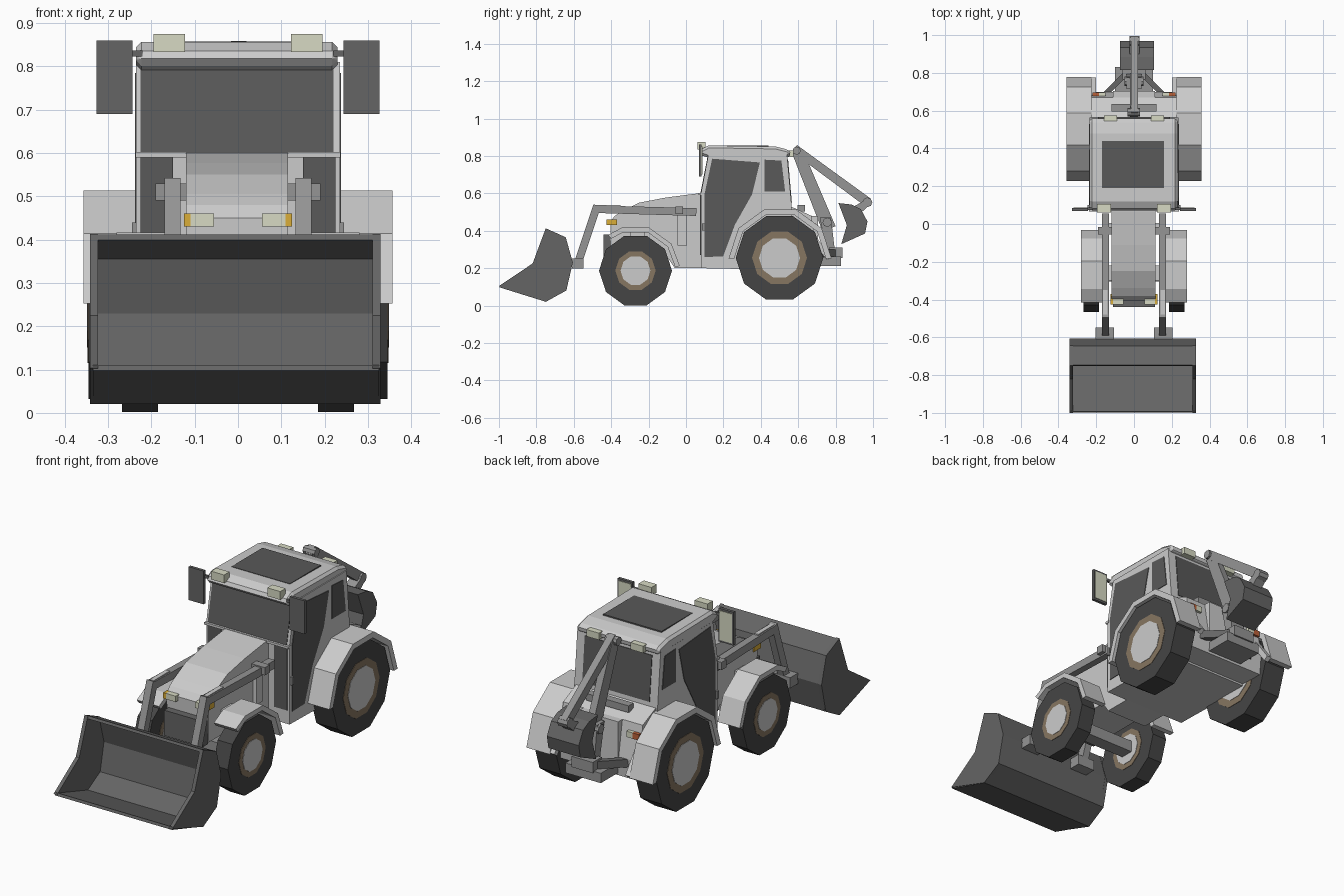
import bpy, bmesh, math
from mathutils import Vector

if "Cube" in bpy.data.objects:
    bpy.data.objects.remove(bpy.data.objects["Cube"])


def mat(name, r, g, b):
    m = bpy.data.materials.new(name)
    m.diffuse_color = (r, g, b, 1)
    m.use_nodes = True
    m.node_tree.nodes["Principled BSDF"].inputs["Base Color"].default_value = m.diffuse_color
    return m


TYRE = mat("tyre_rubber", .06, .06, .06)
GLASS = mat("dark_glass", .1, .1, .1)
STEEL = mat("dark_steel", .13, .13, .13)
MID = mat("arm_grey", .3, .3, .3)
TAN = mat("rim_tan", .24, .18, .12)
LAMP = mat("lamp", .68, .7, .55)
ORANGE = mat("indicator", .7, .42, .04)
RED = mat("tail_red", .5, .12, .04)


def profile(name, pts, x0, x1, m=None, both=False, bevel=0):
    """Extrude a (y, z) outline from x0 to x1, optionally mirrored to -x."""
    bm = bmesh.new()
    for s in ((1, -1) if both else (1,)):
        f = bm.faces.new([bm.verts.new((s * x0, y, z)) for y, z in pts])
        r = bmesh.ops.extrude_face_region(bm, geom=[f])
        vs = [v for v in r["geom"] if isinstance(v, bmesh.types.BMVert)]
        bmesh.ops.translate(bm, verts=vs, vec=(s * (x1 - x0), 0, 0))
    bmesh.ops.recalc_face_normals(bm, faces=bm.faces[:])
    me = bpy.data.meshes.new(name)
    bm.to_mesh(me)
    bm.free()
    ob = bpy.data.objects.new(name, me)
    bpy.context.collection.objects.link(ob)
    if m:
        me.materials.append(m)
    if bevel:
        b = ob.modifiers.new("bevel", "BEVEL")
        b.width, b.segments = bevel, 1
    return ob


def box(name, x0, x1, y0, y1, z0, z1, m=None, both=False):
    return profile(name, [(y0, z0), (y1, z0), (y1, z1), (y0, z1)], x0, x1, m, both)


def beam(name, a, b, wa, wb, x0, x1, m=MID, both=False):
    """Tapered bar between two (y, z) points."""
    a, b = Vector(a), Vector(b)
    d = (b - a).normalized()
    n = Vector((-d.y, d.x))
    return profile(name, [a + n * wa / 2, b + n * wb / 2, b - n * wb / 2, a - n * wa / 2], x0, x1, m, both)


def arc(cy, cz, r, degs):
    return [(cy + r * math.cos(math.radians(d)), cz + r * math.sin(math.radians(d))) for d in degs]


def shell(name, path, t, x0, x1, m):
    """Plate bent along an open path, thickened to one side."""
    bm = bmesh.new()
    rows = [[bm.verts.new((x, y, z)) for x in (x0, x1)] for y, z in path]
    for p, q in zip(rows, rows[1:]):
        bm.faces.new((p[0], p[1], q[1], q[0]))
    me = bpy.data.meshes.new(name)
    bm.to_mesh(me)
    bm.free()
    ob = bpy.data.objects.new(name, me)
    bpy.context.collection.objects.link(ob)
    me.materials.append(m)
    s = ob.modifiers.new("solid", "SOLIDIFY")
    s.thickness, s.offset = t, 0
    return ob


# wheels: ten-sided tyres with tan rim ring and grey hub
TEN = range(0, 360, 36)
for n, cy, cz, r, x0, x1, rim, hub in (("front", -.27, .187, .195, .185, .268, .108, .08),
                                       ("rear", .5, .255, .234, .225, .345, .147, .11)):
    profile(n + "_tyres", arc(cy, cz, r, TEN), x0, x1, TYRE, True)
    profile(n + "_rims", arc(cy, cz, rim, TEN), x0 - .002, x1 + .002, TAN, True)
    profile(n + "_hubs", arc(cy, cz, hub, TEN), x0 - .004, x1 + .004, None, True)
    box(n + "_axle", -x0, x0, cy - .035, cy + .035, cz - .03, cz + .03, MID)

# fenders
a = [0, 36, 72, 108, 144, 180]
profile("rear_fenders", arc(.503, .252, .275, a) + arc(.503, .252, .245, a[::-1]), .225, .357, None, True)
a = [5, 36, 72, 108, 128]
profile("front_fenders", arc(-.27, .19, .238, a) + arc(-.27, .19, .212, a[::-1]), .155, .28, None, True)
box("front_fender_brackets", .11, .16, -.3, -.22, .36, .39, None, True)

# hood, belly and rear body
profile("hood", [(.09, .2), (-.06, .2), (-.1, .26), (-.4, .26), (-.405, .45), (-.38, .48), (-.34, .505),
                 (-.25, .55), (-.11, .577), (.09, .603)], -.12, .115)
profile("rear_body", [(.5, .2), (.69, .2), (.7, .3), (.67, .48), (.56, .53), (.5, .53)], -.225, .225)
box("rear_panel", -.11, .11, .66, .705, .27, .48)
box("grille_guard", -.11, .11, -.44, -.4, .25, .38, STEEL)
box("headlights", .055, .11, -.425, -.37, .43, .46, LAMP, True)
box("front_indicators", .11, .125, -.425, -.37, .43, .46, ORANGE, True)
box("tail_lights", .15, .185, .67, .695, .41, .44, LAMP, True)
box("tail_indicators", .185, .22, .67, .695, .41, .44, RED, True)

# cab with window panels
profile("cab", [(.08, .2), (.08, .6), (.12, .81), (.54, .81), (.565, .53), (.565, .19)], -.235, .235)
profile("door_glass", [(.1, .26), (.1, .6), (.14, .785), (.395, .765), (.353, .594), (.262, .433), (.198, .262)],
        .2, .238, GLASS, True)
profile("quarter_glass", [(.42, .78), (.51, .775), (.53, .61), (.42, .61)], .2, .238, GLASS, True)
profile("windscreen", [(.077, .6), (.116, .8), (.14, .8), (.11, .6)], -.225, .22, GLASS)
box("lower_front_glass", .15, .225, .076, .1, .27, .59, GLASS, True)
profile("rear_window", [(.566, .55), (.546, .78), (.52, .78), (.53, .55)], -.19, .19, GLASS)
box("door_hinges", .235, .245, .085, .1, .4, .44, MID, True)
box("windscreen_sill", -.237, .237, .066, .09, .59, .602)

# roof
profile("roof", [(.075, .805), (.07, .83), (.12, .856), (.48, .85), (.55, .832), (.565, .81), (.54, .79), (.12, .79)],
        -.236, .23, None, False, .014)
box("roof_hatch", -.17, .16, .19, .44, .83, .857, GLASS)
box("roof_lamps", .122, .195, .062, .105, .833, .875, LAMP, True)
box("rear_roof_lamps", .09, .16, .545, .575, .795, .83, LAMP, True)

# mirrors
box("mirror_arms", .22, .25, .075, .087, .823, .837, STEEL, True)
box("mirrors", .243, .327, .069, .084, .69, .86, STEEL, True)
box("mirror_glass", .25, .32, .083, .087, .7, .85, LAMP, True)

# loader arms
beam("loader_lift_arms", (.055, .5), (-.48, .515), .042, .04, .133, .17, MID, True)
beam("loader_drop_arms", (-.475, .535), (-.58, .22), .042, .042, .133, .17, MID, True)
box("loader_pivots", .11, .19, -.055, -.015, .49, .53, MID, True)
beam("loader_tilt_links", (-.35, .527), (-.48, .527), .022, .022, .14, .163, None, True)
box("loader_bucket_mounts", .105, .205, -.61, -.548, .198, .252, MID, True)
beam("loader_support_posts", (-.02, .5), (-.02, .32), .05, .05, .11, .135, None, True)

# front bucket
path = [(-.995, .104), (-.75, .027), (-.645, .085), (-.613, .23), (-.65, .36), (-.75, .405)]
shell("bucket_shell", path, .014, -.335, .325, STEEL)
side = [(-1, .104), (-.75, .02), (-.64, .08), (-.605, .23), (-.643, .365), (-.75, .413), (-.82, .225)]
profile("bucket_right_side", side, .31, .329, STEEL)
profile("bucket_left_side", side, -.342, -.323, STEEL)

# backhoe base and stabiliser struts
box("backhoe_base", -.1, .1, .69, .83, .212, .262, MID)
box("backhoe_swing_block", -.06, .06, .765, .838, .255, .31, MID)
profile("boom_foot", [(.715, .47), (.775, .47), (.795, .3), (.75, .3)], -.04, .04, MID)
beam("backhoe_pivot_bar", (.595, .52), (.635, .52), .035, .035, -.12, .12, MID)
beam("fender_stays", (.58, .5), (.765, .25), .028, .028, .2, .225, None, True)
for s in (1, -1):
    ob = box("stabiliser_strut", -.014, .014, -.09, .09, -.02, .02, STEEL)
    ob.location = (s * .11, .73, .28)
    ob.rotation_euler = (0, 0, s * math.radians(45))

# backhoe boom, stick and bucket
beam("backhoe_boom", (.595, .825), (.765, .41), .06, .075, -.02, .016)
beam("backhoe_stick", (.58, .84), (.975, .55), .045, .05, -.016, .02)
profile("backhoe_stick_pin", arc(.97, .552, .026, range(0, 360, 45)), -.025, .03, MID)
profile("backhoe_knee_pin", arc(.592, .828, .022, range(0, 360, 45)), -.035, .032, MID)
profile("backhoe_foot_pin", arc(.755, .445, .025, range(0, 360, 45)), -.05, .05, MID)
profile("backhoe_bucket", [(.815, .548), (.885, .54), (.935, .515), (.97, .45), (.957, .385), (.83, .328), (.86, .43)],
        -.073, .107, STEEL)
profile("bucket_lug", [(.88, .52), (.94, .5), (.985, .54), (.96, .565)], -.025, .03, MID)
